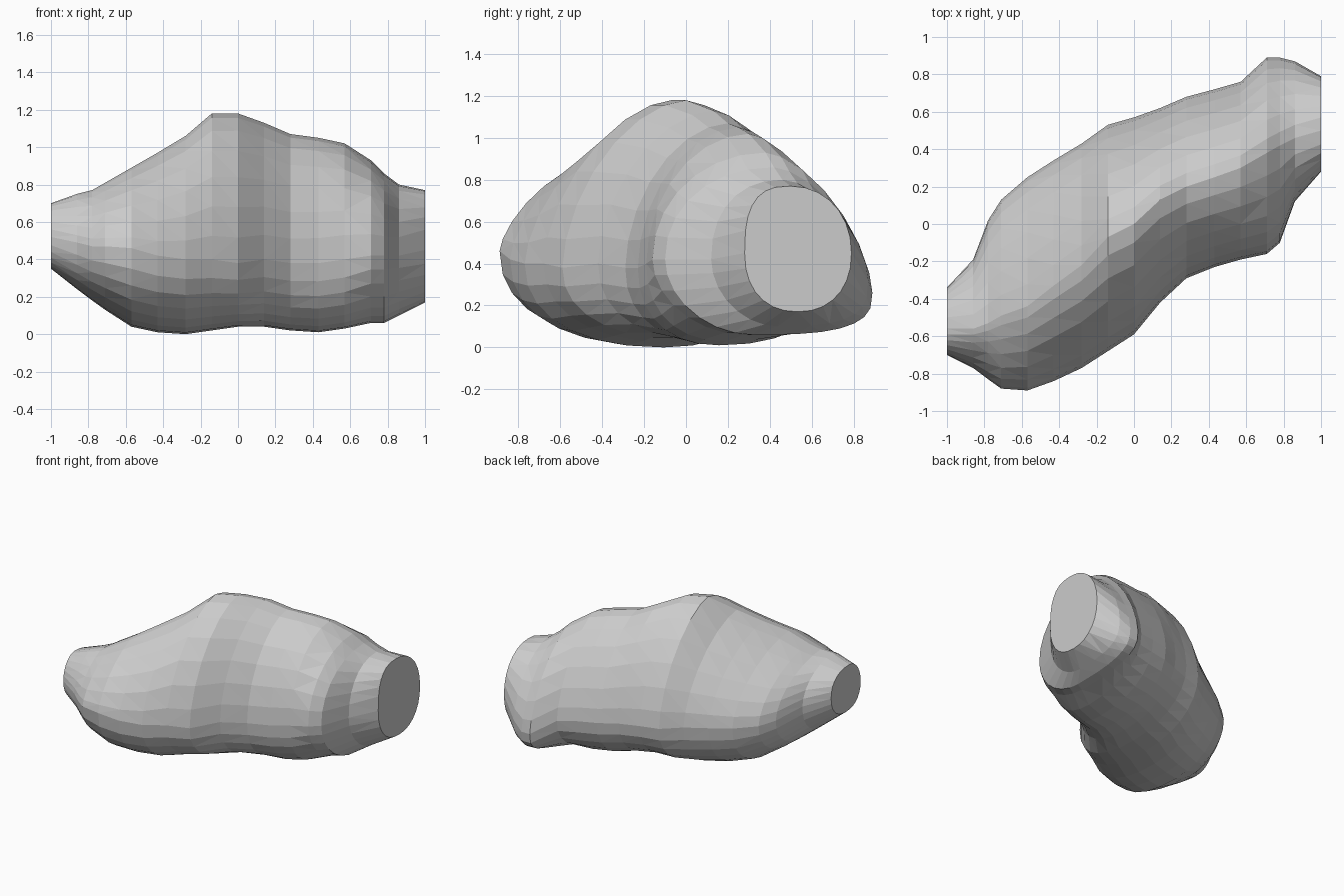
import bpy, bmesh, math

# Cross-sections along x: x, front y, back y, bottom z, top z, ridge y, front widest z, back widest z
SECTIONS = [
    (-1.00, -0.70, -0.34, 0.35, 0.70, -0.56, 0.52, 0.52),
    (-0.86, -0.77, -0.19, 0.24, 0.75, -0.56, 0.49, 0.48),
    (-0.78, -0.83, 0.02, 0.18, 0.77, -0.53, 0.47, 0.43),
    (-0.71, -0.88, 0.13, 0.13, 0.81, -0.49, 0.47, 0.41),
    (-0.57, -0.89, 0.25, 0.04, 0.89, -0.44, 0.46, 0.40),
    (-0.43, -0.84, 0.34, 0.01, 0.97, -0.33, 0.42, 0.40),
    (-0.28, -0.77, 0.43, 0.00, 1.06, -0.22, 0.40, 0.40),
    (-0.14, -0.68, 0.53, 0.02, 1.18, -0.07, 0.40, 0.39),
    (0.00, -0.59, 0.57, 0.04, 1.18, 0.00, 0.38, 0.39),
    (0.14, -0.42, 0.62, 0.04, 1.13, 0.13, 0.40, 0.39),
    (0.28, -0.29, 0.68, 0.02, 1.07, 0.20, 0.38, 0.38),
    (0.43, -0.23, 0.72, 0.01, 1.05, 0.25, 0.38, 0.37),
    (0.57, -0.19, 0.76, 0.03, 1.02, 0.30, 0.40, 0.35),
    (0.71, -0.16, 0.89, 0.06, 0.93, 0.38, 0.42, 0.26),
    (0.78, -0.10, 0.89, 0.06, 0.86, 0.42, 0.42, 0.26),
    (0.86, 0.12, 0.87, 0.10, 0.80, 0.46, 0.42, 0.32),
    (1.00, 0.28, 0.79, 0.17, 0.77, 0.50, 0.45, 0.45),
]
STEPS = 7


def ring(sec):
    """Four squashed quarter arcs, flatter flanks above and fuller below."""
    x, yf, yb, z0, z1, yr, zf, zb = sec
    low = 0.5 * (yf + yb) - 0.25 * x * (1 - x * x)
    end = x ** 8
    corner = 3.0 if 0.6 < x < 0.9 else 2.2
    front_low = 1.9 if 0.6 < x < 0.9 else 2.25
    quarters = [
        (yb, zb, yr, z1, True, 1.62 - 0.12 * x + 0.6 * end),
        (yf, zf, yr, z1, False, 1.7 + 0.38 * x + 0.7 * end),
        (yf, zf, low, z0, True, front_low),
        (yb, zb, low, z0, False, corner),
    ]
    pts = []
    for ys, zs, yt, zt, from_side, n in quarters:
        for k in range(STEPS):
            a = math.pi / 2 * k / STEPS
            if not from_side:
                a = math.pi / 2 - a
            c = max(math.cos(a), 0) ** (2 / n)
            s = max(math.sin(a), 0) ** (2 / n)
            pts.append((x, yt + (ys - yt) * c, zs + (zt - zs) * s))
    return pts


# Rock body: loft between rings, with flat ends
bm = bmesh.new()
rings = [[bm.verts.new(p) for p in ring(s)] for s in SECTIONS]
for a, b in zip(rings, rings[1:]):
    n = len(a)
    for i in range(n):
        bm.faces.new((a[i], b[i], b[(i + 1) % n], a[(i + 1) % n]))
bmesh.ops.triangulate(bm, faces=bm.faces[:])
bm.faces.new(rings[0])
bm.faces.new(rings[-1][::-1])
bmesh.ops.recalc_face_normals(bm, faces=bm.faces[:])

mesh = bpy.data.meshes.new("rock_body")
bm.to_mesh(mesh)
bm.free()
rock = bpy.data.objects.new("rock_body", mesh)
bpy.context.collection.objects.link(rock)
